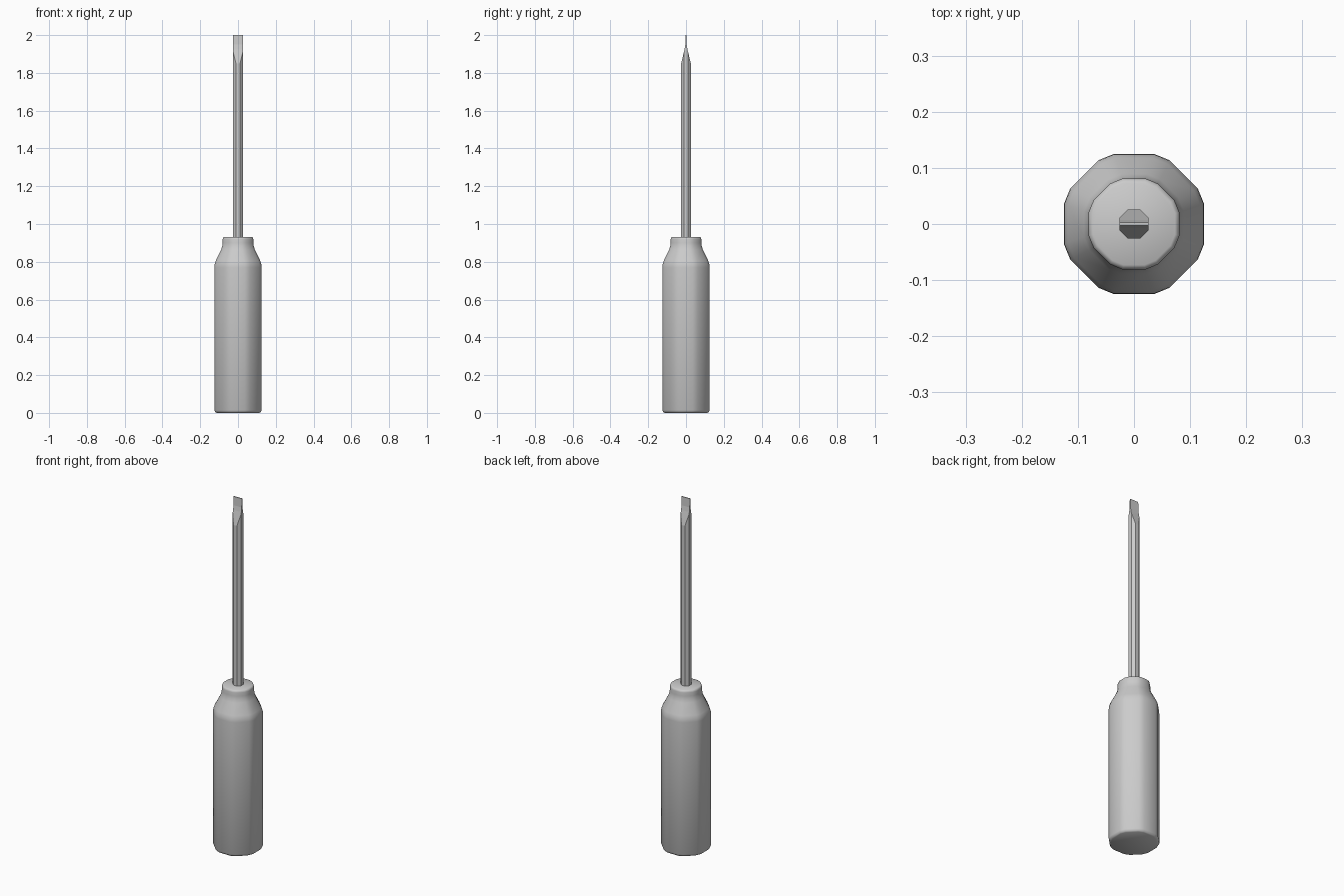
import bpy, bmesh
from math import cos, sin, pi, tan

cube = bpy.data.objects.get("Cube")
if cube:
    bpy.data.objects.remove(cube)

grey = bpy.data.materials.new("plain grey")
grey.use_nodes = True
COLOR = (0.6, 0.6, 0.6, 1)
grey.diffuse_color = COLOR
grey.node_tree.nodes["Principled BSDF"].inputs["Base Color"].default_value = COLOR


def octagon(r, cut=0.0):
    """Octagon with flats at distance r; cut trims each corner into two points."""
    half = r * tan(pi / 8)
    sides = [-half + cut, half - cut] if cut else [half]
    return [(r * cos(a) - s * sin(a), r * sin(a) + s * cos(a))
            for a in (k * pi / 4 for k in range(8)) for s in sides]


def loft(name, rings):
    """Skin a stack of matching outlines and cap both ends."""
    bm = bmesh.new()
    loops = [[bm.verts.new(p) for p in ring] for ring in rings]
    n = len(loops[0])
    for low, high in zip(loops, loops[1:]):
        for i in range(n):
            j = (i + 1) % n
            bm.faces.new((low[i], low[j], high[j], high[i]))
    bm.faces.new(loops[0])
    bm.faces.new(loops[-1])
    bmesh.ops.recalc_face_normals(bm, faces=bm.faces)
    mesh = bpy.data.meshes.new(name)
    bm.to_mesh(mesh)
    bm.free()
    ob = bpy.data.objects.new(name, mesh)
    bpy.context.collection.objects.link(ob)
    mesh.materials.append(grey)
    return ob


# Handle: softened octagon with a rounded base, shoulder and neck
profile = [(0, 0.114), (0.004, 0.12), (0.014, 0.125), (0.77, 0.125), (0.785, 0.124),
           (0.805, 0.118), (0.865, 0.089), (0.885, 0.083), (0.9, 0.081),
           (0.92, 0.081), (0.928, 0.079), (0.932, 0.073)]
handle = loft("handle", [[(x, y, z) for x, y in octagon(r, 0.016 * min(1, r / 0.1))]
                         for z, r in profile])
bpy.context.view_layer.objects.active = handle
handle.select_set(True)
bpy.ops.object.shade_smooth_by_angle(angle=pi / 4)

# Shaft: plain octagonal rod
shaft = loft("shaft", [[(x, y, z) for x, y in octagon(0.026)] for z in (0.9, 2.0)])

# Blade: the rod is trimmed to a flat tip by a tapering outline
taper = [(0.8, 0.04), (1.84, 0.04), (1.845, 0.027), (1.925, 0.0075), (1.95, 0.0035), (2.01, 0.002)]
outline = [(y, z) for z, y in taper] + [(-y, z) for z, y in reversed(taper)]
cutter = loft("blade_cutter", [[(x, y, z) for y, z in outline] for x in (-0.1, 0.1)])
cutter.hide_render = True
cutter.hide_set(True)
trim = shaft.modifiers.new("blade", "BOOLEAN")
trim.operation = "INTERSECT"
trim.solver = "EXACT"
trim.object = cutter
